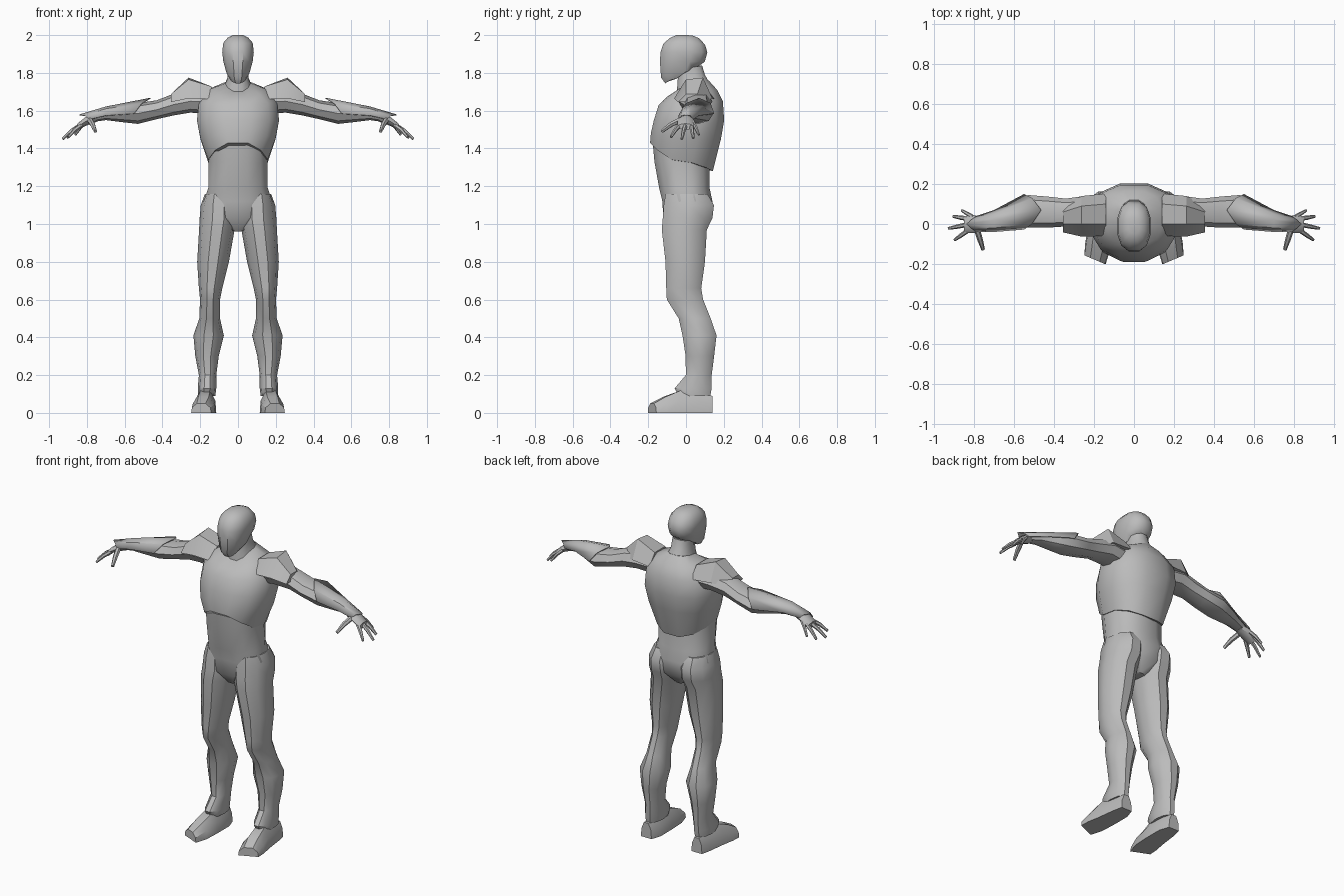
import bpy, bmesh, math
from mathutils import Vector

grey = bpy.data.materials.new("plain_grey")
grey.diffuse_color = (0.5, 0.5, 0.5, 1)


def loft(name, rings, closed=True, mirror=False, angle=38):
    """Skin a list of point rings; closed rings are capped at both ends."""
    bm = bmesh.new()
    rows = [[bm.verts.new(p) for p in r] for r in rings]
    n = len(rows[0])
    for a, b in zip(rows, rows[1:]):
        for i in range(n if closed else n - 1):
            j = (i + 1) % n
            bm.faces.new((a[i], a[j], b[j], b[i]))
    if closed:
        bm.faces.new(rows[0])
        bm.faces.new(rows[-1])
    bmesh.ops.recalc_face_normals(bm, faces=bm.faces)
    me = bpy.data.meshes.new(name)
    bm.to_mesh(me)
    bm.free()
    me.shade_smooth()
    me.set_sharp_from_angle(angle=math.radians(angle))
    me.materials.append(grey)
    ob = bpy.data.objects.new(name, me)
    bpy.context.collection.objects.link(ob)
    if mirror:
        ob.modifiers.new("mirror", 'MIRROR').use_mirror_merge = False
    return ob


def power(v, e):
    return math.copysign(abs(v) ** e, v)


def body_ring(hw, yf, yb, zf, zs, zb, n=12, e=0.85):
    """Ring round the z axis with its own height at front, sides and back."""
    pts = []
    for i in range(n):
        a = 2 * math.pi * (i + 0.5) / n
        s, c = power(math.sin(a), e), power(math.cos(a), e)
        k = 1 / math.cos(math.pi / n)
        z = zs + ((zb if c > 0 else zf) - zs) * min(1, c * c * 1.1)
        pts.append((hw * s, (yf + yb) / 2 + (yb - yf) / 2 * min(1, k * abs(c)) * (1 if c > 0 else -1), z))
    return pts


def leg_ring(z, x0, x1, yf, yb, n=10):
    return [((x0 + x1) / 2 + (x1 - x0) / 2 * math.cos(2 * math.pi * i / n),
             (yf + yb) / 2 + (yb - yf) / 2 * power(math.sin(2 * math.pi * i / n), 0.9) * 1.03, z)
            for i in range(n)]


def arm_ring(x, y0, y1, z0, z1, n=8):
    return [(x, (y0 + y1) / 2 + (y1 - y0) / 2 * math.cos(2 * math.pi * i / n),
             (z0 + z1) / 2 + (z1 - z0) / 2 * math.sin(2 * math.pi * i / n)) for i in range(n)]


# Head with jutting face
loft("head", [body_ring(*r) for r in (
    (.042, -.11, -.02, 1.745, 1.765, 1.80),
    (.062, -.132, .06, 1.775, 1.80, 1.83),
    (.080, -.138, .10, 1.86, 1.86, 1.86),
    (.086, -.135, .113, 1.91, 1.91, 1.91),
    (.080, -.120, .10, 1.955, 1.96, 1.95),
    (.055, -.085, .07, 1.985, 1.988, 1.983),
    (.028, -.05, .035, 2.0, 2.0, 1.998))])

# Neck
loft("neck", [body_ring(*r) for r in (
    (.055, -.04, .085, 1.81, 1.83, 1.84),
    (.058, -.045, .10, 1.75, 1.77, 1.79),
    (.085, -.05, .14, 1.67, 1.71, 1.72))])

# Chest shell, its lower edge arched up at the front
loft("chest", [body_ring(*r) for r in (
    (.07, -.05, .12, 1.70, 1.75, 1.76),
    (.15, -.105, .165, 1.67, 1.72, 1.71),
    (.212, -.145, .195, 1.63, 1.65, 1.65),
    (.224, -.17, .202, 1.55, 1.55, 1.55),
    (.205, -.186, .185, 1.48, 1.45, 1.45),
    (.162, -.190, .142, 1.43, 1.33, 1.28))])

# Abdomen and pelvis
loft("abdomen", [body_ring(*r) for r in (
    (.155, -.178, .115, 1.45, 1.40, 1.36),
    (.160, -.167, .125, 1.33, 1.33, 1.30),
    (.162, -.142, .125, 1.19, 1.19, 1.19),
    (.188, -.125, .14, 1.12, 1.12, 1.12),
    (.165, -.12, .13, 1.03, 1.05, 1.03),
    (.04, -.07, .07, .96, .97, .96))])

# Legs down to the flared ankle cuff
loft("leg", [leg_ring(*r) for r in (
    (1.16, .03, .175, -.11, .115),
    (1.10, .01, .197, -.12, .15),
    (1.03, .005, .203, -.125, .142),
    (.97, .018, .206, -.13, .112),
    (.80, .048, .216, -.11, .102),
    (.66, .083, .207, -.106, .082),
    (.60, .095, .201, -.103, .092),
    (.50, .095, .205, -.04, .132),
    (.41, .075, .236, -.02, .163),
    (.30, .102, .226, -.003, .15),
    (.20, .115, .207, -.002, .137),
    (.13, .115, .213, -.062, .137),
    (.09, .120, .210, -.04, .13))], mirror=True)


# Feet: flat soles, toes cut at a slant
def foot_ring(y, x0, x1, h, skew=0):
    w = x1 - x0
    return [(x0 + w * t, y + skew * t, h * s) for t, s in
            ((0, 0), (.04, .55), (.28, 1), (.72, 1), (.96, .55), (1, 0))]


loft("foot", [foot_ring(*r) for r in (
    (.14, .135, .205, .09),
    (.08, .115, .218, .10),
    (-.03, .115, .232, .118),
    (-.13, .12, .245, .085, .03),
    (-.202, .142, .248, .05, .045))], mirror=True)

# Arms
loft("arm", [arm_ring(*r) for r in (
    (.15, -.04, .13, 1.58, 1.71),
    (.25, -.04, .14, 1.59, 1.71),
    (.34, -.012, .127, 1.575, 1.69),
    (.43, -.018, .137, 1.555, 1.655),
    (.53, -.018, .145, 1.53, 1.64),
    (.62, -.026, .10, 1.54, 1.63),
    (.70, -.03, .06, 1.55, 1.612),
    (.77, -.033, .035, 1.54, 1.59))], mirror=True)

# Shoulder pads
loft("shoulder_pad", [[(x, y, z) for y, z in r] for x, r in (
    (.14, ((-.06, 1.66), (0, 1.728), (.10, 1.728), (.152, 1.66))),
    (.262, ((-.063, 1.665), (0, 1.765), (.09, 1.775), (.14, 1.665))),
    (.355, ((-.042, 1.645), (0, 1.688), (.06, 1.688), (.09, 1.645))))],
     mirror=True, angle=30)

# Forearm guards: open ridged shells, pointed at the elbow
guard = loft("forearm_guard", [
    [(.55, -.028, 1.585), (.51, .0, 1.64), (.465, .07, 1.668), (.51, .13, 1.64), (.55, .15, 1.585)],
    [(.70, -.04, 1.575), (.70, -.02, 1.61), (.70, .02, 1.622), (.70, .05, 1.61), (.70, .07, 1.575)],
    [(.79, -.04, 1.555), (.81, -.025, 1.575), (.84, 0, 1.58), (.81, .025, 1.575), (.79, .04, 1.555)]],
    closed=False, mirror=True)
shell = guard.modifiers.new("thickness", 'SOLIDIFY')
shell.thickness = 0.005

# Palms
loft("palm", [arm_ring(*r) for r in (
    (.75, -.03, .032, 1.54, 1.59),
    (.80, -.046, .044, 1.522, 1.572),
    (.85, -.045, .04, 1.498, 1.532))], mirror=True)


# Fingers and thumb, bent in the middle
def finger(name, base, tip, r):
    base, tip = Vector(base), Vector(tip)
    d = (tip - base).normalized()
    u = d.cross(Vector((0, 0, 1))).normalized()
    v = u.cross(d)
    mid = (base + tip) / 2 + Vector((0, 0, .007))
    loft(name, [[c + (u * math.cos(k * math.pi / 3) + v * math.sin(k * math.pi / 3)) * r * s
                 for k in range(6)] for c, s in ((base, 1.1), (mid, 1), (tip, .65))], mirror=True)


finger("little_finger", (.805, .034, 1.54), (.862, .068, 1.472), .010)
finger("ring_finger", (.83, .026, 1.525), (.905, .038, 1.455), .011)
finger("middle_finger", (.835, -.003, 1.523), (.928, -.022, 1.45), .011)
finger("index_finger", (.83, -.032, 1.523), (.898, -.08, 1.46), .011)
finger("thumb", (.785, -.03, 1.55), (.755, -.128, 1.49), .014)
